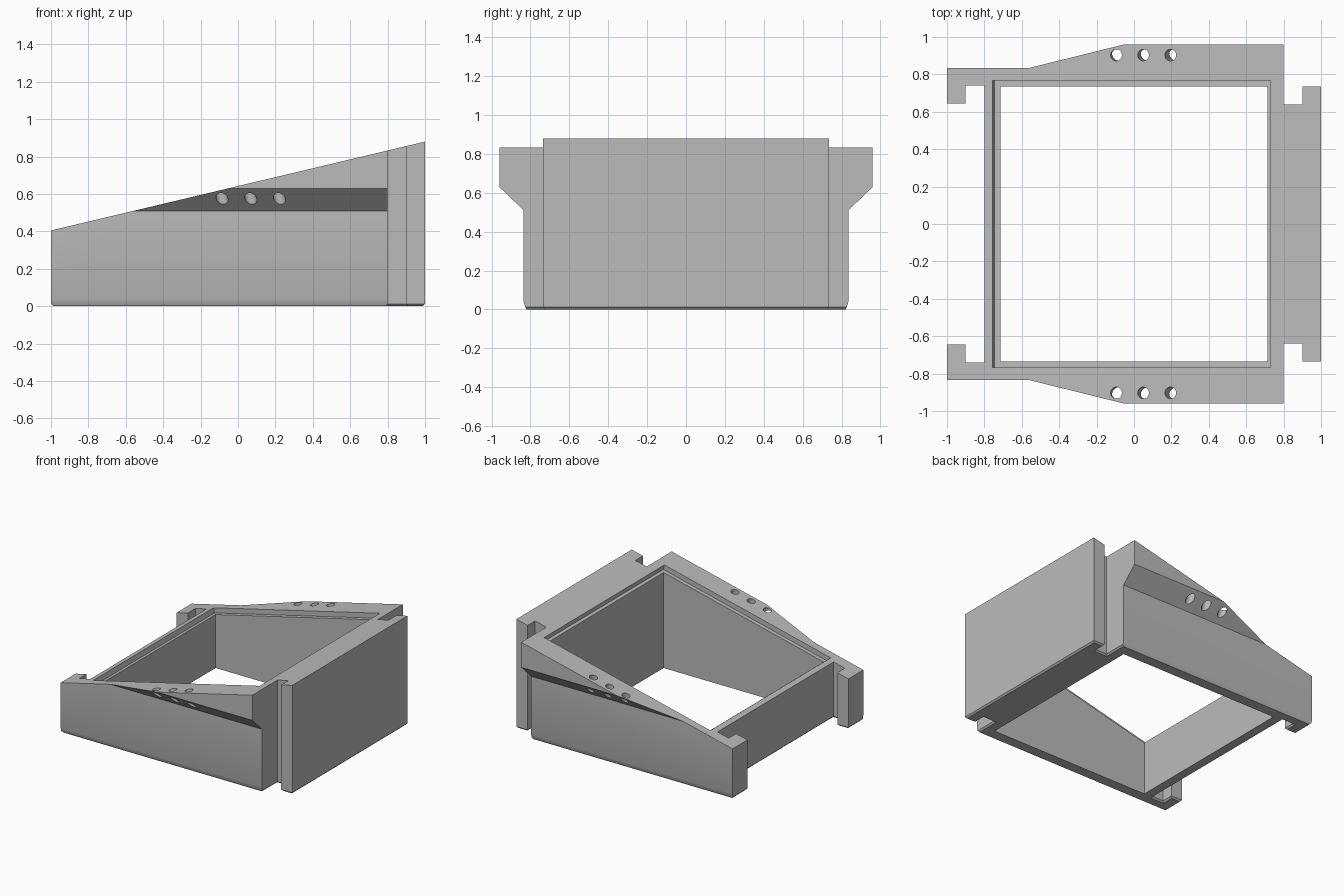
import bpy, bmesh, math
from mathutils import Matrix

if "Cube" in bpy.data.objects:
    bpy.data.objects.remove(bpy.data.objects["Cube"])

SLOPE = 0.2375
MID = 0.6425
ANGLE = math.atan(SLOPE)


def add_object(name, bm):
    bmesh.ops.recalc_face_normals(bm, faces=bm.faces[:])
    mesh = bpy.data.meshes.new(name)
    bm.to_mesh(mesh)
    bm.free()
    obj = bpy.data.objects.new(name, mesh)
    bpy.context.collection.objects.link(obj)
    return obj


def loft(name, rings):
    """Closed solid through matching rings of points."""
    bm = bmesh.new()
    loops = [[bm.verts.new(p) for p in ring] for ring in rings]
    count = len(loops[0])
    for low, high in zip(loops, loops[1:]):
        for i in range(count):
            j = (i + 1) % count
            bm.faces.new((low[i], low[j], high[j], high[i]))
    bm.faces.new(loops[0])
    bm.faces.new(loops[-1])
    return add_object(name, bm)


def box(name, size, matrix):
    bm = bmesh.new()
    bmesh.ops.create_cube(bm, size=1, matrix=matrix @ Matrix.Diagonal((*size, 1)))
    return add_object(name, bm)


def on_slope(x, y):
    """Frame on the sloped top with its z axis square to the surface."""
    return Matrix.Translation((x, y, MID + SLOPE * x)) @ Matrix.Rotation(-ANGLE, 4, 'Y')


def inset(points, d):
    """Move a right-angled, counter-clockwise outline inwards."""
    result = []
    for i, (x, y) in enumerate(points):
        for a, b in ((points[i - 1], points[i]), (points[i], points[(i + 1) % len(points)])):
            dx, dy = b[0] - a[0], b[1] - a[1]
            length = math.hypot(dx, dy)
            x -= d * dy / length
            y += d * dx / length
        result.append((x, y))
    return result


def combine(target, tool, operation):
    mod = target.modifiers.new(operation, 'BOOLEAN')
    mod.operation = operation
    mod.solver = 'EXACT'
    mod.object = tool
    bpy.context.view_layer.update()
    graph = bpy.context.evaluated_depsgraph_get()
    mesh = bpy.data.meshes.new_from_object(target.evaluated_get(graph))
    target.modifiers.clear()
    target.data = mesh
    bpy.data.objects.remove(tool)


# Body plan with hooks at the low end and a T-shaped rail at the high end
half = [(1, .735), (.9, .735), (.9, .64), (.8, .64), (.8, .835),
        (-1, .835), (-1, .645), (-.9, .645), (-.9, .74), (-.8, .74)]
outline = half + [(x, -y) for x, y in reversed(half)]


def ring(points, z, limit):
    return [(x, max(-limit, min(limit, y)), z) for x, y in points]


frame = loft("sloped_frame", [
    ring(inset(outline, .012), 0, .82),
    ring(outline, .012, .827),
    ring(outline, .04, .835),
    ring(outline, 1.1, .835)])

# Flared side wings
section = [(.78, .457), (.96, .63), (.96, 1), (.78, 1)]
for side in (-1, 1):
    wing = loft("wing", [[(x, side * y, z) for y, z in section] for x in (-.7, .8)])
    combine(frame, wing, 'UNION')

# Sloped top
above = on_slope(0, 0) @ Matrix.Translation((0, 0, 1))
combine(frame, box("top_cutter", (4, 4, 2), above), 'DIFFERENCE')

# Square opening and the shallow rebate around it
combine(frame, box("opening_cutter", (1.43, 1.47, 4), Matrix()), 'DIFFERENCE')
combine(frame, box("rebate_cutter", (1.527, 1.535, .08), on_slope(-.0125, 0)), 'DIFFERENCE')

# Three holes through each wing
for side in (-1, 1):
    for x in (-.095, .05, .195):
        bm = bmesh.new()
        bmesh.ops.create_cone(bm, cap_ends=True, segments=32, radius1=.031, radius2=.031,
                              depth=.6, matrix=on_slope(x, side * .903))
        combine(frame, add_object("hole_cutter", bm), 'DIFFERENCE')

# Material
grey = bpy.data.materials.new("light grey")
grey.use_nodes = True
colour = (.5, .5, .5, 1)
grey.diffuse_color = colour
grey.node_tree.nodes["Principled BSDF"].inputs["Base Color"].default_value = colour
frame.data.materials.clear()
frame.data.materials.append(grey)
for poly in frame.data.polygons:
    poly.material_index = 0

bpy.ops.object.select_all(action='DESELECT')
frame.select_set(True)
bpy.context.view_layer.objects.active = frame
bpy.ops.object.shade_smooth_by_angle(angle=math.radians(25))
